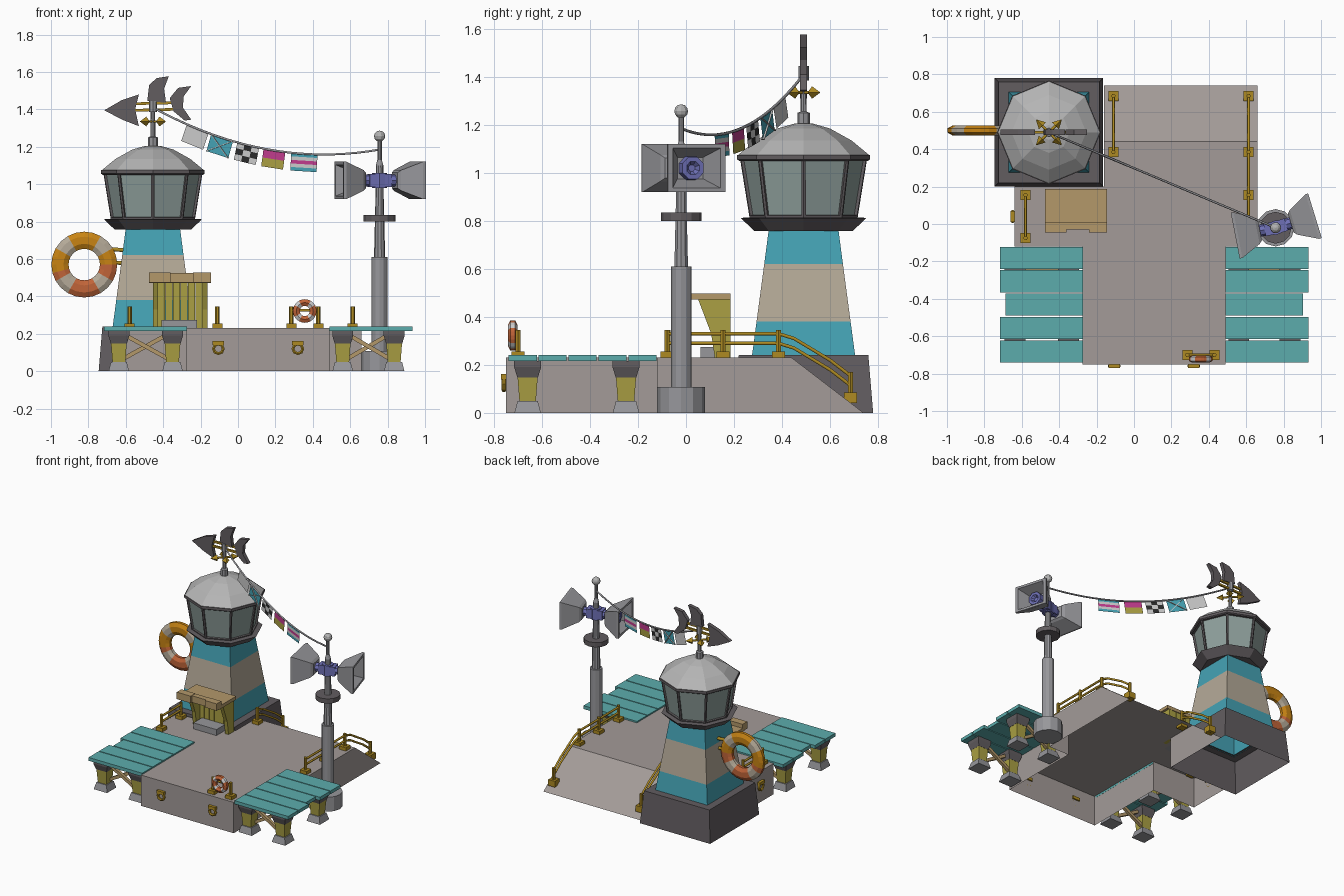
import bpy, bmesh
from math import sin, cos, pi, radians, sqrt
from mathutils import Matrix, Vector as V

if "Cube" in bpy.data.objects:
    bpy.data.objects.remove(bpy.data.objects["Cube"])

def mat(name, hexa):
    m = bpy.data.materials.new(name)
    c = [int(hexa[i:i + 2], 16) / 255 for i in (0, 2, 4)]
    m.diffuse_color = [((x + .055) / 1.055) ** 2.4 if x > .04 else x / 12.9 for x in c] + [1]
    m.use_nodes = True
    m.node_tree.nodes["Principled BSDF"].inputs["Base Color"].default_value = m.diffuse_color
    return m

CONC, TEAL, BEIGE = mat('concrete', 'A39B98'), mat('teal', '45A3B5'), mat('beige', 'B5AA98')
PLANK, YEL, TAN = mat('plank', '5CACAC'), mat('yellow', 'AD8A22'), mat('tan_wood', 'B3986A')
OLIVE, DARK, GREY = mat('olive', 'ABA043'), mat('dark', '625D60'), mat('grey', '97979B')
ROOF, GLASS, BLUE = mat('roof', 'B4B4B4'), mat('glass', '8FA09C'), mat('blue', '6E70B5')
ORANGE, RED, WHITE = mat('orange', 'C88414'), mat('red_orange', 'C06438'), mat('white', 'D8D8D6')
BLACK, PINK = mat('black', '2B2B2B'), mat('pink', 'C03C8E')

def build(name, verts, faces, mats, idx=None):
    me = bpy.data.meshes.new(name)
    me.from_pydata([tuple(v) for v in verts], [], faces)
    for m in mats:
        me.materials.append(m)
    for p, i in zip(me.polygons, idx or [0] * len(faces)):
        p.material_index = i
    bm = bmesh.new()
    bm.from_mesh(me)
    bmesh.ops.recalc_face_normals(bm, faces=bm.faces)
    bm.to_mesh(me)
    bm.free()
    ob = bpy.data.objects.new(name, me)
    bpy.context.collection.objects.link(ob)
    return ob

def lathe(name, prof, mats, n=8, M=Matrix(), rot=0, caps=(1, 1), bands=None):
    """Rings of n sides through (radius, height) points."""
    vs = [M @ V((r * cos(2 * pi * k / n + rot), r * sin(2 * pi * k / n + rot), z)) for r, z in prof for k in range(n)]
    fs, ids = [], []
    for j in range(len(prof) - 1):
        for k in range(n):
            l = (k + 1) % n
            fs.append((j * n + k, j * n + l, j * n + n + l, j * n + n + k))
            ids.append(bands[j] if bands else 0)
    for on, j in zip(caps, (0, len(prof) - 1)):
        if on:
            fs.append(tuple(range(j * n, j * n + n)))
            ids.append(0)
    return build(name, vs, fs, mats, ids)

def square(name, prof, mats, M=Matrix(), **kw):
    return lathe(name, [(r * sqrt(2), z) for r, z in prof], mats, 4, M, pi / 4, **kw)

def box(name, lo, hi, m):
    c, d = (V(lo) + V(hi)) / 2, V(hi) - V(lo)
    return square(name, [(.5, -.5), (.5, .5)], [m], Matrix.Translation(c) @ Matrix.Diagonal((*d, 1)))

def beam(name, a, b, w, h, m):
    a, b = V(a), V(b)
    M = Matrix.Translation((a + b) / 2) @ (b - a).to_track_quat('Z', 'Y').to_matrix().to_4x4()
    return square(name, [(.5, -.5), (.5, .5)], [m], M @ Matrix.Diagonal((w, h, (b - a).length, 1)))

def prism(name, pts, y0, y1, m):
    """Outline in x-z extruded along y."""
    n = len(pts)
    vs = [(x, y, z) for y in (y0, y1) for x, z in pts]
    fs = [tuple(range(n)), tuple(range(n, 2 * n))] + [(i, (i + 1) % n, n + (i + 1) % n, n + i) for i in range(n)]
    return build(name, vs, fs, [m])

def pipe(name, pts, r, m):
    cu = bpy.data.curves.new(name, 'CURVE')
    cu.dimensions, cu.bevel_depth, cu.bevel_resolution, cu.use_fill_caps = '3D', r, 1, True
    s = cu.splines.new('POLY')
    s.points.add(len(pts) - 1)
    for p, q in zip(s.points, pts):
        p.co = (*q, 1)
    cu.materials.append(m)
    bpy.context.collection.objects.link(bpy.data.objects.new(name, cu))

def hoop(name, c, R, rr, ry, mats, pick, n=24, s=8, M=Matrix()):
    """Ring around the y axis with elliptical section."""
    T = Matrix.Translation(c) @ M
    vs, fs, ids = [], [], []
    for i in range(n):
        a = 2 * pi * i / n
        for j in range(s):
            b = 2 * pi * (j + .5) / s
            q = R + rr * cos(b) / cos(pi / s)
            vs.append(T @ V((q * cos(a), ry * sin(b) / cos(pi / s), q * sin(a))))
            fs.append((i * s + j, i * s + (j + 1) % s, (i + 1) % n * s + (j + 1) % s, (i + 1) % n * s + j))
            ids.append(pick(i))
    return build(name, vs, fs, mats, ids)

at = lambda x, y, z=0: Matrix.Translation((x, y, z))

# Concrete deck shell with ramp, open below
out = [(.66, .44), (-.16, .44), (-.16, .2), (-.64, .2), (-.64, -.12), (-.275, -.12), (-.275, -.75), (.49, -.75), (.49, -.12), (.66, -.12)]
n = len(out)
vs = [(x, y, .23) for x, y in out] + [(x, y, 0) for x, y in out] + [(.66, .74, 0), (-.16, .74, 0)]
fs = [tuple(range(n)), (0, 1, 2 * n + 1, 2 * n), (0, 2 * n, n), (1, n + 1, 2 * n + 1)]
build('deck', vs, fs + [(i, (i + 1) % n, n + (i + 1) % n, n + i) for i in range(1, n)], [CONC])

# Side docks
for x0, side in ((-.717, 'left'), (.49, 'right')):
    for i in range(5):
        s = .03 if i == 2 else 0
        y = -.122 - i * .125
        a, b = (x0 + s, x0 + .443) if side == 'left' else (x0, x0 + .443 - s)
        box(f'{side}_plank', (a, y - .118, .215), (b, y, .24), PLANK)
    xa, xb = (-.637, -.35) if side == 'left' else (.56, .835)
    for y in (-.66, -.25):
        for x in (xa, xb):
            square(f'{side}_foot', [(.055, 0), (.042, .05)], [GREY], at(x, y))
            square(f'{side}_post', [(.034, .045), (.042, .15)], [OLIVE], at(x, y))
            square(f'{side}_cap', [(.043, .148), (.056, .19), (.056, .216)], [DARK], at(x, y))
        beam(f'{side}_brace', (xa + .03, y, .195), (xb - .03, y, .07), .022, .022, TAN)
        beam(f'{side}_brace', (xa + .03, y + .02, .07), (xb - .03, y + .02, .195), .022, .022, TAN)

# Tower
TX, TY = -.455, .49
T = at(TX, TY)
square('tower_base', [(.29, 0), (.27, .24), (.2, .24)], [DARK], T, caps=(0, 0))
square('tower_body', [(.215, .238), (.196, .38), (.164, .62), (.145, .765)], [TEAL, BEIGE], T, caps=(0, 1), bands=[0, 1, 0])
lathe('gallery', [(.205, .758), (.262, .812), (.235, .815)], [DARK], 8, T)
lan = lathe('lantern_room', [(.225, .812), (.265, 1.06)], [DARK, GLASS], 8, T)
bm = bmesh.new()
bm.from_mesh(lan.data)
panes = [f for f in bm.faces if len(f.verts) == 4]
bmesh.ops.inset_individual(bm, faces=panes, thickness=.014)
bmesh.ops.inset_individual(bm, faces=panes, thickness=.002, depth=-.012)
for f in panes:
    f.material_index = 1
bm.to_mesh(lan.data)
bm.free()
lathe('roof_brim', [(.268, 1.05), (.277, 1.056), (.277, 1.075)], [DARK], 8, T)
lathe('roof', [(.275, 1.073), (.2, 1.135), (.11, 1.185), (.04, 1.205)], [ROOF], 8, T)
lathe('roof_finial', [(.026, 1.19), (.026, 1.25), (.013, 1.255), (.012, 1.43)], [GREY], 8, T)

# Weathervane
prism('vane_arrow_head', [(-.715, 1.395), (-.62, 1.45), (-.53, 1.48), (-.55, 1.4), (-.53, 1.31), (-.62, 1.345)], TY - .014, TY + .014, DARK)
prism('vane_fin', [(-.485, 1.445), (-.475, 1.53), (-.435, 1.567), (-.37, 1.577), (-.395, 1.51), (-.385, 1.435)], TY - .014, TY + .014, DARK)
prism('vane_tail', [(-.25, 1.525), (-.32, 1.515), (-.365, 1.46), (-.345, 1.39), (-.285, 1.34), (-.25, 1.345), (-.295, 1.41), (-.29, 1.47)], TY - .014, TY + .014, DARK)
for z in (1.395, 1.43):
    beam('vane_rod', (-.56, TY, z), (-.34, TY, z + .005), .014, .014, YEL)
lathe('vane_hub', [(.022, 1.385), (.022, 1.445)], [GREY], 8, T)
for k in range(4):
    d = V((cos(pi / 4 + k * pi / 2), sin(pi / 4 + k * pi / 2), 0))
    c = V((TX, TY, 1.335))
    pipe('compass_arm', [c, c + d * .06], .007, YEL)
    lathe('compass_tip', [(.026, .05), (.002, .095)], [YEL], 4, Matrix.Translation(c) @ d.to_track_quat('Z', 'Y').to_matrix().to_4x4())

# Large life ring on the tower side, small one on the front rail
band = lambda i: 2 if i % 6 in (2, 3) else (0 if i < 13 else 1)
hoop('large_life_ring', (-.822, .5, .57), .13, .046, .026, [ORANGE, RED, BEIGE], band)
for z in (.58, .65):
    pipe('ring_bracket', [(-.7, .5, z + .005), (-.59, .5, z - .005)], .012, YEL)
hoop('small_life_ring', (.357, -.722, .322), .045, .018, .017, [RED, RED, WHITE], lambda i: 2 if i % 6 in (2, 3) else 0, s=6)

# Entrance shelter
for x in (-.455, -.19):
    vs = [(x + dx, y, z) for dx in (0, .028) for y, z in ((.185, .23), (.12, .23), (.105, .33), (.05, .475), (.185, .475))]
    build('shelter_side', vs, [(0, 1, 2, 3, 4), (5, 6, 7, 8, 9)] + [(i, (i + 1) % 5, 5 + (i + 1) % 5, 5 + i) for i in range(5)], [OLIVE])
for i in range(6):
    box('shelter_back_plank', (-.428 + i * .04, .16, .23), (-.391 + i * .04, .18, .475), OLIVE)
box('shelter_roof', (-.475, -.02, .472), (-.145, .186, .497), TAN)
box('shelter_roof_lip', (-.475, -.045, .475), (-.36, .01, .527), TAN)
box('shelter_roof_lip', (-.36, -.03, .475), (-.24, .01, .525), TAN)
box('shelter_roof_lip', (-.24, -.045, .475), (-.145, .01, .527), TAN)
box('shelter_step', (-.41, .06, .23), (-.22, .16, .275), GREY)

# Railings
def post(x, y, z, h=.115):
    square('rail_foot', [(.027, z - .02), (.027, z + .025)], [YEL], at(x, y))
    lathe('rail_post', [(.012, z), (.012, z + h)], [YEL], 6, at(x, y))

for x, ys in ((-.58, (-.075, .155)), (-.11, (.385,)), (.613, (.155, .385))):
    for y in ys:
        post(x, y, .23)
    path = [(x, y, .33) for y in ys]
    if x > -.5:
        post(x, .685, .06, .11)
        path += [(x, .45, .31), (x, .6, .22), (x, .685, .155)]
    if x > 0:
        path.insert(0, (x, -.08, .33))
        post(x, -.08, .23)
    for dz in (0, -.04):
        pipe('hand_rail', [(a, b, c + dz) for a, b, c in path], .008, YEL)
for x in (.285, .43):
    post(x, -.7, .23)
pipe('front_rail', [(.285, -.7, .325), (.43, -.7, .325)], .008, YEL)

# Mooring rings
for x, y, a in ((-.105, -.755, 0), (.32, -.755, 0), (-.645, .04, 90)):
    R = Matrix.Rotation(radians(-a), 4, 'Z')
    hoop('mooring_ring', V((x, y, .12)) + R @ V((0, -.004, 0)), .026, .008, .008, [YEL], lambda i: 0, 8, 6, R)
    square('mooring_plate', [(.5, -.5), (.5, .5)], [YEL], at(x, y, .15) @ R @ Matrix.Diagonal((.06, .03, .022, 1)))

# Loudspeaker mast
PX, PY = .757, -.02
P = at(PX, PY)
lathe('mast_base', [(.1, 0), (.1, .108)], [GREY], 12, P)
lathe('mast_lower', [(.043, .1), (.043, .61)], [GREY], 12, P)
lathe('mast_upper', [(.03, .6), (.022, .93), (.02, 1.1), (.012, 1.13), (.012, 1.24)], [GREY], 10, P)
lathe('mast_disc', [(.085, .8), (.085, .835)], [DARK], 12, P)
lathe('mast_ball', [(.029 * sin(pi * k / 6) + .001, 1.257 - .029 * cos(pi * k / 6)) for k in range(7)], [ROOF], 10, P)
lathe('speaker_hub', [(.04, .98), (.04, 1.06)], [BLUE], 8, P)
for a in (17, 191):
    d, up = V((cos(radians(a)), sin(radians(a)), 0)), V((0, 0, 1))
    M = at(PX, PY, 1.02) @ Matrix((up.cross(d), up, d)).transposed().to_4x4()
    square('speaker_horn', [(.042, .085), (.055, .1), (.1, .205), (.1, .22), (.083, .22), (.045, .13)], [GREY], M @ Matrix.Diagonal((1.25, 1, 1, 1)))
    square('speaker_driver', [(.034, .015), (.034, .06)], [BLUE], M)
    lathe('speaker_neck', [(.032, .05), (.032, .1)], [BLUE], 8, M)
    lathe('speaker_cone', [(.054, .125), (.05, .17), (.03, .17), (.015, .15)], [BLUE], 8, M, pi / 8)

# Bunting line and flags
A, B = V((TX, TY, 1.41)), V((PX, PY, 1.185))
rope = lambda t: A.lerp(B, t) - V((0, 0, .44 * t * (1 - t)))
pipe('bunting_line', [rope(i / 20) for i in range(21)], .006, GREY)
stripes = [TEAL, WHITE, PINK, BLACK, OLIVE]
patterns = [(1, 1, lambda i, j: 1), (1, 1, lambda i, j: 0), (3, 3, lambda i, j: 3 if (i + j) % 2 else 1),
            (1, 2, lambda i, j: 4 if j else 2), (1, 5, lambda i, j: (0, 1, 2, 1, 0)[j])]
for (nx, ny, pick), x in zip(patterns, (-.215, -.085, .055, .195, .355)):
    t = (x - TX) / (PX - TX)
    w = .058 if x > .3 else .048
    p, q = rope(t - w), rope(t + w)
    side = V((q - p).normalized())
    down = V((0, 0, -1)) - side * -side.z
    down = down.normalized() * .095
    grid = [p + (q - p) * (i / nx) + down * (j / ny) for j in range(ny + 1) for i in range(nx + 1)]
    cells = [(i, j) for j in range(ny) for i in range(nx)]
    fs = [(j * (nx + 1) + i, j * (nx + 1) + i + 1, (j + 1) * (nx + 1) + i + 1, (j + 1) * (nx + 1) + i) for i, j in cells]
    build('flag', grid, fs, stripes, [pick(i, j) for i, j in cells])
    if x == -.085:
        beam('flag_cross', p, q + down, .014, .004, WHITE)
        beam('flag_cross', q, p + down, .014, .004, WHITE)
